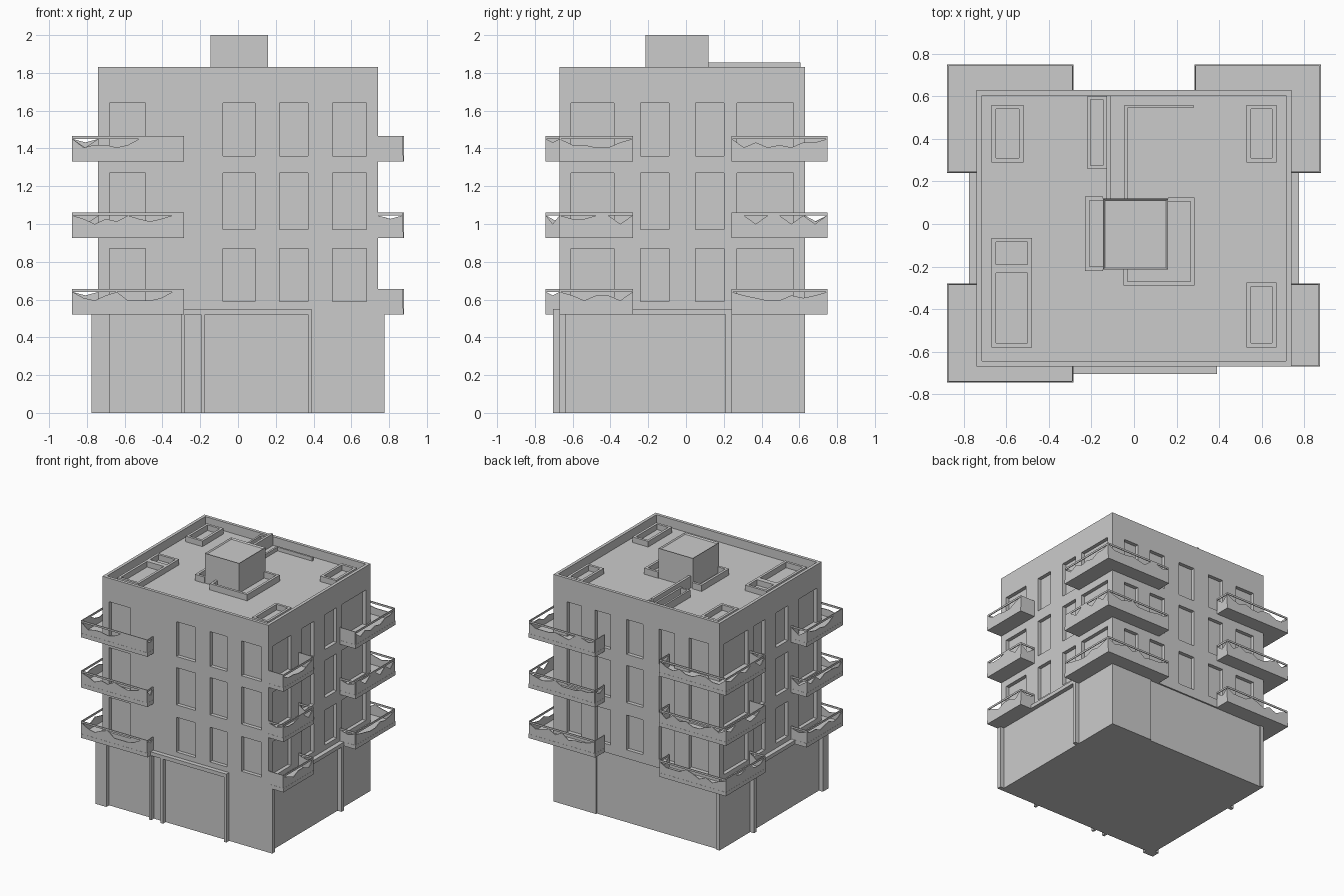
import bpy, bmesh, random
from mathutils import Vector

if "Cube" in bpy.data.objects:
    bpy.data.objects.remove(bpy.data.objects["Cube"])

random.seed(4)
X, Y0, Y1 = 0.74, -0.67, 0.63      # wall planes
ROOF, TOP = 1.76, 1.83


def add_box(bm, x0, x1, y0, y1, z0, z1):
    vs = bmesh.ops.create_cube(bm, size=1)['verts']
    for v in vs:
        v.co = Vector(((x0 + x1) / 2 + v.co.x * (x1 - x0),
                       (y0 + y1) / 2 + v.co.y * (y1 - y0),
                       (z0 + z1) / 2 + v.co.z * (z1 - z0)))


def finish(name, bm, fix=True):
    if fix:
        bmesh.ops.recalc_face_normals(bm, faces=bm.faces)
    me = bpy.data.meshes.new(name)
    bm.to_mesh(me)
    bm.free()
    ob = bpy.data.objects.new(name, me)
    bpy.context.collection.objects.link(ob)
    return ob


def boxes(name, items):
    bm = bmesh.new()
    for b in items:
        add_box(bm, *b)
    return finish(name, bm)


def prism(name, pts, z0, z1):
    bm = bmesh.new()
    f = bm.faces.new([bm.verts.new((x, y, z0)) for x, y in pts])
    r = bmesh.ops.extrude_face_region(bm, geom=[f])
    for v in r['geom']:
        if isinstance(v, bmesh.types.BMVert):
            v.co.z = z1
    return finish(name, bm)


def rim(name, x0, x1, y0, y1, h=0.045, t=0.02):
    # hollow rectangular kerb standing on the roof
    z0, z1 = ROOF - 0.005, ROOF + h
    return boxes(name, [(x0, x1, y0, y0 + t, z0, z1), (x0, x1, y1 - t, y1, z0, z1),
                        (x0, x0 + t, y0 + t, y1 - t, z0, z1),
                        (x1 - t, x1, y0 + t, y1 - t, z0, z1)])


# Building body, with window recesses and the sunken roof cut out
body = boxes("building_walls", [(-X, X, Y0, Y1, 0, TOP)])
front = [(-.68, -.49), (-.08, .09), (.22, .37), (.50, .68)]
side = [(-.61, -.38), (-.24, -.09), (.05, .20), (.27, .57)]
back = [(-.64, -.47), (-.34, -.20), (-.06, .09), (.23, .37), (.49, .62)]
D, O = 0.03, 0.05
cuts = [(-X + .025, X - .025, Y0 + .025, Y1 - .025, ROOF, TOP + .1)]
for z0, z1 in [(.59, .87), (.97, 1.27), (1.36, 1.64)]:
    cuts += [(a, b, Y0 - O, Y0 + D, z0, z1) for a, b in front]
    cuts += [(a, b, Y1 - D, Y1 + O, z0, z1) for a, b in back]
    for a, b in side:
        cuts += [(X - D, X + O, a, b, z0, z1), (-X - O, -X + D, a, b, z0, z1)]
# shallow shopfront panel at the back
cuts.append((-.71, .36, Y1 - .012, Y1 + O, -.1, .52))
cutter = boxes("window_cutter", cuts)
cutter.hide_render = True
mod = body.modifiers.new("openings", 'BOOLEAN')
mod.operation, mod.solver, mod.object = 'DIFFERENCE', 'EXACT', cutter
dg = bpy.context.evaluated_depsgraph_get()
mesh = bpy.data.meshes.new_from_object(body.evaluated_get(dg))
body.modifiers.clear()
body.data = mesh
bpy.data.objects.remove(cutter)

# Ground floor frames: lintel plus slim posts
P = 0.035
boxes("front_shop_frame", [(-.775, .39, Y0 - P, Y0, .52, .55)] +
      [(a, b, Y0 - P, Y0, 0, .52) for a, b in
       [(-.775, -.68), (-.30, -.28), (-.195, -.175), (.37, .39)]])
for s, n in [(1, "right"), (-1, "left")]:
    a, b = sorted((s * X, s * (X + P)))
    boxes(n + "_shop_frame", [(a, b, Y0, .24, .52, .55),
                              (a, b, Y0, Y0 + .035, 0, .52), (a, b, .21, .24, 0, .52)])


def railing(name, path, z, h=0.105):
    # thin ragged panels with an intact handrail strip
    bm = bmesh.new()
    for p, q in zip(path, path[1:]):
        p, q = Vector((*p, z)), Vector((*q, z))
        n = max(2, round((q - p).length / 0.06))
        hs = [random.choice((.5, .65, .8, 1)) * (h - .015) for _ in range(n + 1)]
        hs[0] = hs[-1] = h - .015
        prev = None
        for i in range(n + 1):
            b = p.lerp(q, i / n)
            col = [bm.verts.new(b + Vector((0, 0, k))) for k in (0, hs[i])]
            if prev:
                bm.faces.new((prev[0], col[0], col[1], prev[1]))
            prev = col
        bm.faces.new([bm.verts.new(c + Vector((0, 0, k))) for c, k in
                      ((p, h - .015), (q, h - .015), (q, h), (p, h))])
    ob = finish(name, bm, False)
    m = ob.modifiers.new("thickness", 'SOLIDIFY')
    m.thickness, m.offset = 0.006, 0


# Balconies: three floors, three wrap a corner and one is straight
e = 0.004
for lvl, z in enumerate((.52, .925, 1.33), 1):
    for n, sx, yw, yo, ye in [("front_left", -1, Y0, -.745, -.28),
                              ("back_left", -1, Y1, .75, .24),
                              ("back_right", 1, Y1, .75, .24)]:
        xe, xo, xw = .285 * sx, .88 * sx, X * sx
        prism(f"balcony_slab_{n}_{lvl}",
              [(xe, yo), (xo, yo), (xo, ye), (xw, ye), (xw, yw), (xe, yw)], z, z + .032)
        sy = 1 if yw > 0 else -1
        a, b, c, d = xe + e * sx, xo - e * sx, yo - e * sy, ye + e * sy
        railing(f"balcony_railing_{n}_{lvl}",
                [(a, yw), (a, c), (b, c), (b, d), (xw, d)], z + .03)
    boxes(f"balcony_slab_front_right_{lvl}", [(X, .875, Y0, -.28, z, z + .032)])
    railing(f"balcony_railing_front_right_{lvl}",
            [(X, Y0 + e), (.871, Y0 + e), (.871, -.284), (X, -.284)], z + .03)

# Roof: stair housing with shallow sunken lid
house = boxes("stair_housing", [(-.145, .16, -.215, .12, ROOF - .005, 2.0)])
bm = bmesh.new()
bm.from_mesh(house.data)
top = max(bm.faces, key=lambda f: f.calc_center_median().z)
bmesh.ops.inset_region(bm, faces=[top], thickness=0.012)
for v in top.verts:
    v.co.z -= 0.01
bm.to_mesh(house.data)
bm.free()

# Kerbs around the stair housing
K0, K1 = ROOF - .005, ROOF + .05
boxes("housing_kerb", [(-.23, -.21, -.22, .13, K0, K1), (-.21, -.145, -.22, -.20, K0, K1),
                       (-.21, -.145, .11, .13, K0, K1), (.265, .285, -.29, .125, K0, K1),
                       (.16, .265, .105, .125, K0, K1), (-.05, .265, -.29, -.27, K0, K1),
                       (-.05, -.03, -.27, -.215, K0, K1)])
# Roof divider wall and duct beside it
boxes("roof_divider", [(-.13, -.11, .12, Y1 - .025, K0, 1.855)])
rim("roof_duct", -.22, -.13, .26, .60, .06, .015)
boxes("low_roof_wall", [(-.045, -.03, .12, .56, K0, ROOF + .03),
                        (-.03, .28, .545, .56, K0, ROOF + .03)])
# Planter rims near the corners
rim("planter_back_left", -.67, -.52, .29, .56)
rim("planter_back_right", .53, .67, .29, .56)
rim("planter_front_right", .53, .67, -.58, -.275)
rim("planter_front_left", -.67, -.48, -.58, -.21)
rim("planter_side_left", -.67, -.48, -.21, -.065)
